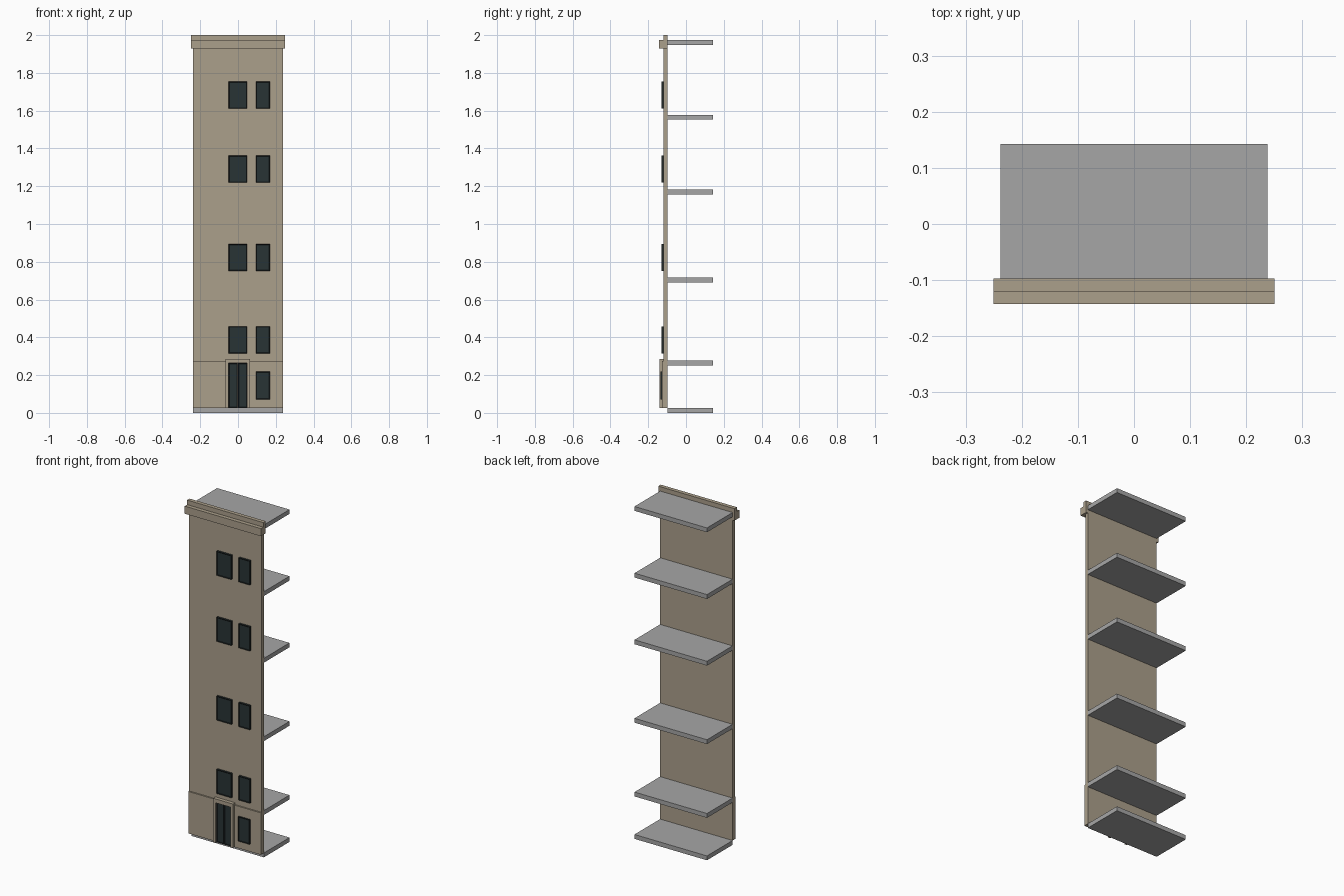
import bpy
import bmesh

cube = bpy.data.objects.get("Cube")
if cube:
    bpy.data.objects.remove(cube, do_unlink=True)


def material(name, rgb):
    m = bpy.data.materials.new(name)
    m.use_nodes = True
    m.diffuse_color = (*rgb, 1)
    m.node_tree.nodes["Principled BSDF"].inputs["Base Color"].default_value = (*rgb, 1)
    return m


STONE = material("tan stone", (0.41, 0.35, 0.26))
CONCRETE = material("grey concrete", (0.38, 0.38, 0.38))
GLASS = material("dark glass", (0.022, 0.033, 0.035))
FRAME = material("dark frame", (0.015, 0.021, 0.022))


def box(name, x, y, z, mats, border=0):
    """Box from (low, high) ranges; a border insets a recessed pane in the front."""
    bm = bmesh.new()
    bmesh.ops.create_cube(bm, size=1)
    for v in bm.verts:
        for axis, (low, high) in enumerate((x, y, z)):
            v.co[axis] = high if v.co[axis] > 0 else low
    if border:
        front = min(bm.faces, key=lambda f: f.calc_center_median().y)
        bmesh.ops.inset_region(bm, faces=[front], thickness=border, depth=-0.003)
        front.material_index = 1
    mesh = bpy.data.meshes.new(name)
    bm.to_mesh(mesh)
    bm.free()
    for m in mats:
        mesh.materials.append(m)
    obj = bpy.data.objects.new(name, mesh)
    bpy.context.collection.objects.link(obj)
    return obj


HALF = 0.238
BACK = -0.097
WALL = -0.118
GROUND = -0.126
SLAB = 0.026
WIDE, NARROW = (-0.05, 0.048), (0.095, 0.169)

# Floor slabs behind the facade
for i, z in enumerate((0, 0.252, 0.69, 1.156, 1.552, 1.948)):
    box(f"floor_slab_{i}", (-HALF, HALF), (BACK, 0.143), (z, z + SLAB), [CONCRETE])

# Facade wall and the thicker ground storey on both sides of the door
box("facade_wall", (-HALF, HALF), (WALL, BACK), (SLAB, 1.95), [STONE])
box("ground_wall_right", (-HALF, -0.064), (GROUND, WALL), (SLAB, 0.275), [STONE])
box("ground_wall_left", (0.064, HALF), (GROUND, WALL), (SLAB, 0.275), [STONE])

# Cornice and parapet
box("cornice", (-0.25, 0.25), (-0.143, BACK), (1.928, 1.973), [STONE])
box("parapet", (-0.25, 0.25), (-0.12, BACK), (1.973, 2), [STONE])

# Windows of the upper storeys and the ground storey
for i, z in enumerate((0.315, 0.751, 1.219, 1.611)):
    for name, x in (("wide", WIDE), ("narrow", NARROW)):
        box(f"{name}_window_{i}", x, (-0.131, WALL), (z, z + 0.143),
            [FRAME, GLASS], 0.006)
box("ground_window", NARROW, (-0.134, GROUND), (0.072, 0.218), [FRAME, GLASS], 0.006)

# Door surround and double door
for name, x in (("right", (-0.066, -0.05)), ("left", (0.048, 0.064))):
    box(f"door_jamb_{name}", x, (-0.139, WALL), (SLAB, 0.263), [STONE])
box("door_lintel", (-0.066, 0.064), (-0.139, WALL), (0.263, 0.286), [STONE])
for name, x in (("right", (-0.05, -0.002)), ("left", (0, 0.048))):
    box(f"door_leaf_{name}", x, (-0.131, WALL), (SLAB, 0.263), [FRAME, GLASS], 0.006)
